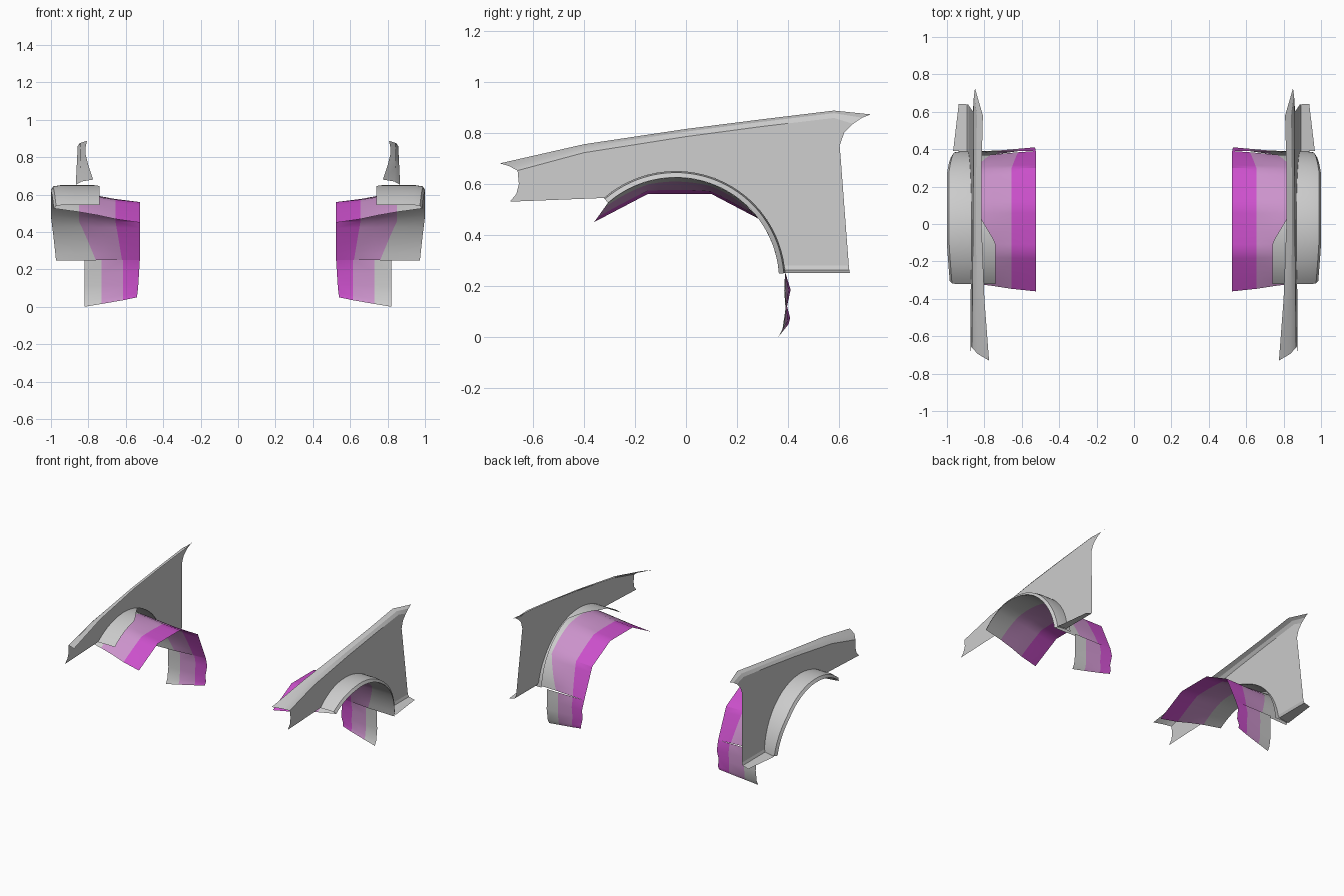
import bpy
import bmesh
import math

cube = bpy.data.objects.get("Cube")
if cube:
    bpy.data.objects.remove(cube, do_unlink=True)


def material(name, rgb):
    m = bpy.data.materials.new(name)
    m.use_nodes = True
    m.diffuse_color = (*rgb, 1)
    bsdf = next(n for n in m.node_tree.nodes if n.type == "BSDF_PRINCIPLED")
    bsdf.inputs["Base Color"].default_value = (*rgb, 1)
    bsdf.inputs["Roughness"].default_value = 0.6
    return m


GREY = material("light grey", (0.6, 0.6, 0.6))
MAUVE = material("mauve", (0.6, 0.29, 0.6))
MAGENTA = material("magenta", (0.6, 0.08, 0.6))


def finish(name, bm, mats):
    """Turn a left-hand bmesh into a mirrored, smooth shaded object."""
    bmesh.ops.recalc_face_normals(bm, faces=bm.faces)
    me = bpy.data.meshes.new(name)
    bm.to_mesh(me)
    bm.free()
    for m in mats:
        me.materials.append(m)
    ob = bpy.data.objects.new(name, me)
    bpy.context.collection.objects.link(ob)
    ob.modifiers.new("mirror", "MIRROR").use_clip = False
    bpy.ops.object.select_all(action="DESELECT")
    ob.select_set(True)
    bpy.context.view_layer.objects.active = ob
    bpy.ops.object.shade_smooth_by_angle(angle=math.radians(28))
    return ob


def loft(name, rows, mats=(GREY,), pick=lambda column: 0):
    """Skin a list of equal-length point rows; pick gives the colour per column."""
    bm = bmesh.new()
    grid = [[bm.verts.new(p) for p in row] for row in rows]
    for a, b in zip(grid, grid[1:]):
        for j in range(len(a) - 1):
            face = bm.faces.new((a[j], a[j + 1], b[j + 1], b[j]))
            face.material_index = pick(j)
    return finish(name, bm, mats)


def lerp(a, b, t):
    return a + (b - a) * t


def along(path, t):
    """Point on a polyline, t counted in segments."""
    i = min(int(t), len(path) - 2)
    return [lerp(p, q, t - i) for p, q in zip(path[i], path[i + 1])]


# Shared wheel arch: a circle in the side plane
ARCH_Y, ARCH_Z, ARCH_R, LIP_R = -0.04, 0.22, 0.43, 0.405
REAR, FRONT = 4, 131


def arch(angle, radius):
    a = math.radians(angle)
    return ARCH_Y + radius * math.cos(a), ARCH_Z + radius * math.sin(a)


def side_x(z):
    return 0.9 - 0.05 * z


def outer_x(angle):
    return 1 - 0.03 * max(0, 1 - angle / 40) - 0.015 * max(0, (angle - 100) / 31)


# Fender side panel, flat outline cut by the arch
crease = [(-0.66, 0.652), (-0.4, 0.722), (0, 0.785), (0.3, 0.825), (0.58, 0.858), (0.655, 0.835)]
rear_edge = [(0.62, 0.8), (0.602, 0.75), (0.607, 0.69), (0.638, 0.28)]
front_edge = [(-0.69, 0.53), (-0.665, 0.56), (-0.655, 0.6)]
arc = [arch(lerp(8, FRONT, i / 24), ARCH_R) for i in range(25)]
bm = bmesh.new()
bm.faces.new([bm.verts.new((side_x(z), y, z)) for y, z in crease + rear_edge + arc + front_edge])
finish("fender_panel", bm, [GREY])

# Rolled top edge of the fender
top = [(0.775, -0.73, 0.68), (0.8, -0.4, 0.755), (0.815, 0, 0.815),
       (0.815, 0.3, 0.853), (0.808, 0.58, 0.887), (0.85, 0.725, 0.872)]
rows = []
for (x, y, z), (cy, cz) in zip(top, crease):
    cx = side_x(cz)
    rows.append([(x, y, z), (lerp(x, cx, 0.65), lerp(y, cy, 0.5), lerp(z, cz, 0.35)), (cx, cy, cz)])
loft("fender_top_edge", rows)

# Outward sill at the foot of the fender
front_y = arc[0][0]
loft("fender_sill", [
    [(side_x(0.28), y, 0.28), (side_x(0.26) + 0.006, y + 0.002, 0.262), (edge, y + 0.004, 0.25)]
    for y, edge in ((front_y, 0.967), (0.638, 0.937))])

# Wheel arch flare with a turned-down lip and an inner flange toward the front
rows = []
for i in range(33):
    angle = lerp(REAR, FRONT, i / 32)
    y = arch(angle, ARCH_R)[0]
    inner = lerp(0.74, 0.86, min(1, max(0, (y + 0.1) / 0.2)))
    out = outer_x(angle)
    section = [(inner, ARCH_R), (0.875, ARCH_R), (out - 0.05, ARCH_R),
               (out - 0.012, ARCH_R - 0.006), (out, LIP_R)]
    rows.append([(x, *arch(angle, r)) for x, r in section])
loft("wheel_arch_flare", rows)

# Wheel liner, faceted on the inside and round at the flare lip
inner_path = [(0.39, 0.25), (0.30, 0.455), (0.10, 0.56), (-0.15, 0.56), (-0.36, 0.45)]
outer_angles = [(REAR,), (36,), (70,), (105,), (FRONT,)]
rows = []
for i in range(25):
    t = i / 6
    iy, iz = along(inner_path, t)
    angle = along(outer_angles, t)[0]
    oy, oz = arch(angle, LIP_R)
    drop = max(0, 1 - t)
    columns = [(0.525, 0), (0.655 - 0.035 * drop, 0.25), (0.75 - 0.05 * drop, 0.52),
               (0.85 - 0.09 * drop, 0.75), (outer_x(angle), 1)]
    rows.append([(x, lerp(iy, oy, w), lerp(iz, oz, w)) for x, w in columns])
loft("wheel_liner", rows, (MAGENTA, MAUVE, GREY), lambda j: (0, 1, 1, 2)[j])

# Lower rear liner flap, gently waved with a forward kick at the bottom
flap = [(0.25, 0.25, 0.39, 0.388), (0.185, 0.18, 0.41, 0.385), (0.12, 0.11, 0.396, 0.39),
        (0.075, 0.03, 0.408, 0.378), (0.05, 0, 0.402, 0.362)]
rows = []
for k, (iz, oz, iy, oy) in enumerate(flap):
    columns = [(0.525 + 0.004 * k, 0), (0.615, 0.3), (0.73, 0.7), (0.82, 1)]
    rows.append([(x, lerp(iy, oy, w), lerp(iz, oz, w)) for x, w in columns])
loft("liner_flap", rows, (MAGENTA, MAUVE, GREY), lambda j: j)
